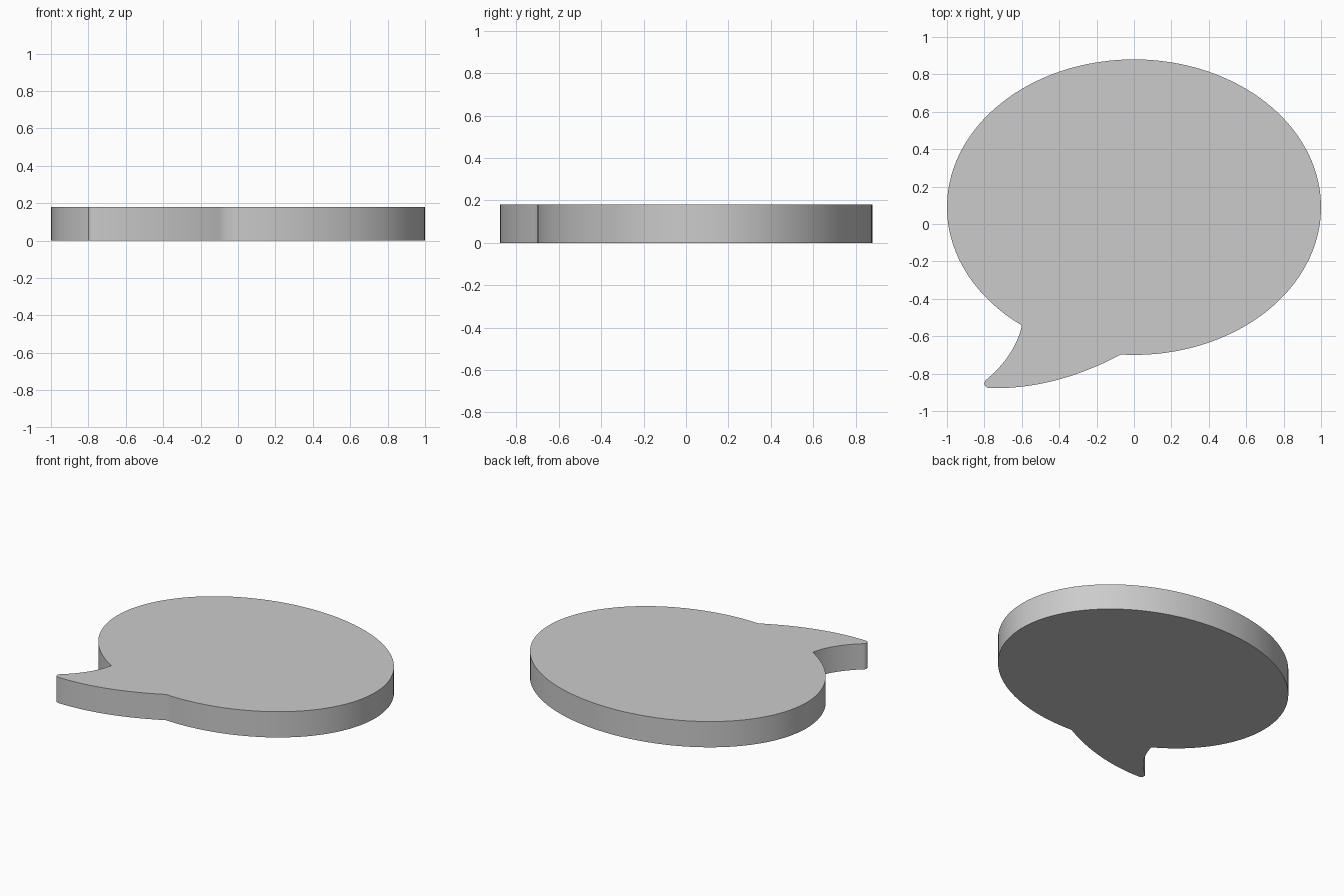
import bpy, bmesh
from math import sin, cos, asin, acos, pi, radians
from mathutils import Vector
from mathutils.geometry import interpolate_bezier

if "Cube" in bpy.data.objects:
    bpy.data.objects.remove(bpy.data.objects["Cube"])

RX, RY, CY, HEIGHT = 1.0, 0.79, 0.09, 0.18


def bezier(a, b, c, d, n):
    pts = [Vector((p[0], p[1], 0)) for p in (a, b, c, d)]
    return [(p.x, p.y) for p in interpolate_bezier(*pts, n)]


# Oval body: counter-clockwise arc from the tail's right root to its left root
start = -acos(-0.07 / RX)
end = 2 * pi - acos(-0.60 / RX)
N = 120
outline = []
for i in range(N + 1):
    a = start + (end - start) * i / N
    outline.append((RX * cos(a), CY + RY * sin(a)))
left_root, right_root = outline[-1], outline[0]

# Curved tail with a small rounded tip
outline += bezier(left_root, (-0.62, -0.65), (-0.70, -0.76), (-0.79, -0.832), 16)[1:]
outline += bezier((-0.79, -0.832), (-0.806, -0.845), (-0.802, -0.875), (-0.775, -0.877), 8)[1:]
outline += bezier((-0.775, -0.877), (-0.54, -0.885), (-0.30, -0.82), right_root, 24)[1:-1]

# Extrude the outline into a flat plate
bm = bmesh.new()
base = bm.faces.new([bm.verts.new((x, y, 0)) for x, y in outline])
top = bmesh.ops.extrude_face_region(bm, geom=[base], use_keep_orig=True)
bmesh.ops.translate(bm, vec=(0, 0, HEIGHT),
                    verts=[v for v in top["geom"] if isinstance(v, bmesh.types.BMVert)])
bmesh.ops.recalc_face_normals(bm, faces=bm.faces[:])
mesh = bpy.data.meshes.new("speech_bubble")
bm.to_mesh(mesh)
bm.free()

bubble = bpy.data.objects.new("speech_bubble", mesh)
bpy.context.collection.objects.link(bubble)
bpy.context.view_layer.objects.active = bubble
bubble.select_set(True)
bpy.ops.object.shade_smooth_by_angle(angle=radians(30))
